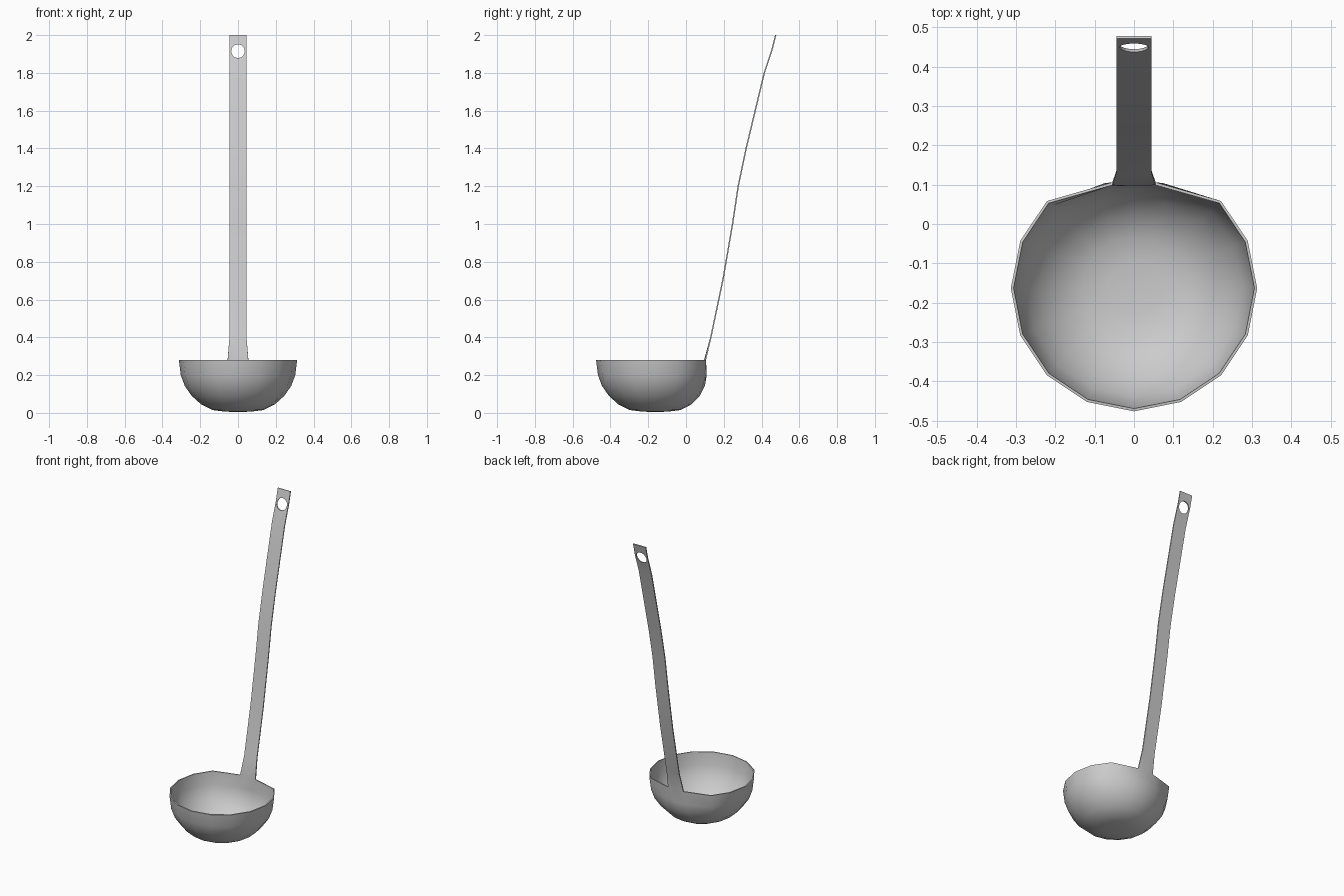
import bpy, bmesh
from math import sin, cos, pi, radians

if "Cube" in bpy.data.objects:
    bpy.data.objects.remove(bpy.data.objects["Cube"])

SIDES = 16
CENTRE_Y = -0.163
RIM_Z = 0.28
# bowl profile from rim to bottom: radius, height
BOWL = [(0.313, RIM_Z), (0.303, 0.2), (0.282, 0.143), (0.245, 0.09),
        (0.195, 0.045), (0.135, 0.015), (0.07, 0.007)]
# handle path: y, z, half width
HANDLE = [(0.135, 0.40, 0.045), (0.2, 0.71, 0.045), (0.25, 1.0, 0.045),
          (0.28, 1.2, 0.045), (0.322, 1.4, 0.045), (0.37, 1.6, 0.045),
          (0.418, 1.8, 0.045), (0.458, 1.92, 0.045), (0.478, 2.0, 0.045)]

bm = bmesh.new()


def bridge(upper, lower):
    for a, b, c, d in zip(upper, lower, lower[1:], upper[1:]):
        bm.faces.new((a, b, c, d))


# bowl rings, with the back pulled in towards the handle root
rings = []
for r, z in BOWL:
    t = (z / RIM_Z) ** 1.2
    ring = []
    for i in range(SIDES):
        a = 2 * pi * i / SIDES
        x, y = r * cos(a), r * sin(a)
        if i in (3, 5):
            x *= 1 - 0.54 * t
            y *= 1 - 0.07 * t
        elif i == 4:
            y *= 1 - 0.15 * t
        ring.append(bm.verts.new((x, y + CENTRE_Y, z)))
    rings.append(ring)
for up, low in zip(rings, rings[1:]):
    bridge(up + up[:1], low + low[:1])
bottom = bm.verts.new((0, CENTRE_Y, 0.004))
last = rings[-1]
for i in range(SIDES):
    bm.faces.new((last[i], bottom, last[(i + 1) % SIDES]))

# handle strip growing out of the back of the rim
row = rings[0][3:6]
for y, z, w in HANDLE:
    new = [bm.verts.new((x, y, z)) for x in (w, 0, -w)]
    bridge(new, row)
    row = new

mesh = bpy.data.meshes.new("ladle")
bm.to_mesh(mesh)
bm.free()
ladle = bpy.data.objects.new("ladle", mesh)
bpy.context.collection.objects.link(ladle)

# sheet metal thickness
solid = ladle.modifiers.new("thickness", 'SOLIDIFY')
solid.thickness = 0.007
solid.offset = -1

# hanging hole
bpy.ops.mesh.primitive_cylinder_add(vertices=24, radius=0.036, depth=0.3,
                                    location=(0, 0.455, 1.915),
                                    rotation=(radians(90), 0, 0))
cutter = bpy.context.object
cutter.name = "hole_cutter"
cutter.hide_render = True
hole = ladle.modifiers.new("hanging_hole", 'BOOLEAN')
hole.operation = 'DIFFERENCE'
hole.solver = 'EXACT'
hole.object = cutter

# apply the modifiers, then smooth the curved sheet
bpy.ops.object.select_all(action='DESELECT')
ladle.select_set(True)
bpy.context.view_layer.objects.active = ladle
for name in ("thickness", "hanging_hole"):
    bpy.ops.object.modifier_apply(modifier=name)
bpy.data.objects.remove(cutter)
bpy.ops.object.shade_smooth_by_angle(angle=radians(40))
